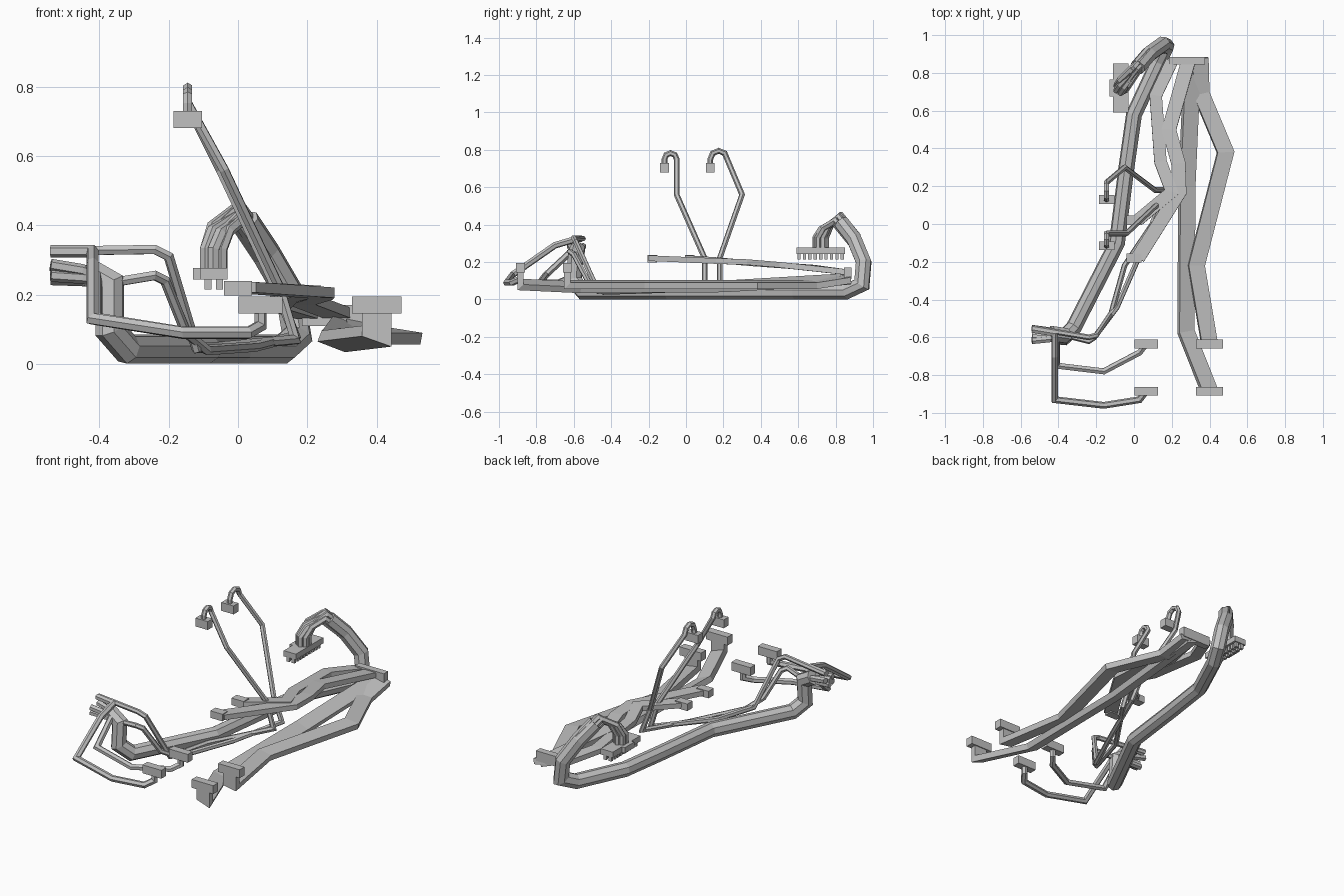
import bpy, bmesh, math
from mathutils import Vector

if "Cube" in bpy.data.objects:
    bpy.data.objects.remove(bpy.data.objects["Cube"], do_unlink=True)

grey = bpy.data.materials.new("cable_grey")
grey.use_nodes = True
grey.diffuse_color = (.53, .53, .53, 1)
grey.node_tree.nodes["Principled BSDF"].inputs["Base Color"].default_value = grey.diffuse_color

across = Vector((1, 0, 0))
along = Vector((0, 1, 0))
up = Vector((0, 0, 1))


def finish(name, bm):
    bmesh.ops.recalc_face_normals(bm, faces=bm.faces)
    mesh = bpy.data.meshes.new(name)
    bm.to_mesh(mesh)
    bm.free()
    mesh.materials.append(grey)
    obj = bpy.data.objects.new(name, mesh)
    bpy.context.collection.objects.link(obj)


def polygon(radius, sides):
    angles = [math.tau * (i + .5) / sides for i in range(sides)]
    return [(radius * math.cos(angle), radius * math.sin(angle)) for angle in angles]


def rectangle(width, height):
    return [(sx * width / 2, sy * height / 2)
            for sx, sy in ((-1, -1), (1, -1), (1, 1), (-1, 1))]


def sweep(name, path, profile, side=across):
    """Push a flat profile along a path with mitred corners."""
    points = [Vector(point) for point in path]
    directions = [(end - start).normalized() for start, end in zip(points, points[1:])]
    side = (side - directions[0] * side.dot(directions[0])).normalized()
    other = directions[0].cross(side)
    bm = bmesh.new()
    ring = [points[0] + side * a + other * b for a, b in profile]
    last = [bm.verts.new(corner) for corner in ring]
    bm.faces.new(last)
    following = directions[1:] + directions[-1:]
    for target, direction, after in zip(points[1:], directions, following):
        normal = (direction + after).normalized()
        ring = [corner + direction * (normal.dot(target - corner) / normal.dot(direction))
                for corner in ring]
        new = [bm.verts.new(corner) for corner in ring]
        for k in range(len(new)):
            bm.faces.new((last[k - 1], last[k], new[k], new[k - 1]))
        last = new
    bm.faces.new(last)
    finish(name, bm)


def box(name, centre, size):
    bm = bmesh.new()
    bmesh.ops.create_cube(bm, size=1)
    bmesh.ops.scale(bm, vec=size, verts=bm.verts)
    bmesh.ops.translate(bm, vec=centre, verts=bm.verts)
    finish(name, bm)


wire = polygon(.018, 6)
thin = polygon(.015, 6)

# Thick main trunk, from the front bundle along the floor and up at the back
trunk_radius = .043
floor = trunk_radius
trunk_top = Vector((.08, .9, .32))
sweep("main_trunk", [
    (-.44, -.58, .27), (-.37, -.59, .23), (-.37, -.6, .1),
    (-.32, -.55, floor), (-.09, -.1, floor), (-.04, .3, floor),
    (0, .58, floor), (.13, .86, floor), (.17, .94, .08),
    (.15, .95, .2), trunk_top, (.02, .83, .41)],
    polygon(trunk_radius, 8), along)

# Strands arching over from the trunk into the rear connector
socket = Vector((-.07, .72, .26))
strand_count = 6
for i, (a, b) in enumerate(polygon(.026, strand_count)):
    flat = across * a + along * b
    tilted = (flat + up * b) * .7
    sweep(f"rear_strand_{i}", [
        trunk_top + tilted, Vector((0, .81, .43)) + tilted,
        Vector((-.05, .75, .39)) + flat + up * b / 2,
        socket + up * .07 + flat, socket + flat], wire)

# Rear comb connector
box("rear_connector", socket, (.08, .26, .034))
box("rear_connector_latch", socket - across * .05, (.02, .09, .034))
pin_pitch = .029
for row in (-1, 1):
    for i in range(-4, 5):
        pin = socket + across * row * .017 + along * i * pin_pitch - up * .03
        box("connector_pin", pin, (.02, pin_pitch * .6, .03))

# Loose ends of the front bundle
bundle = Vector((-.36, -.59, .235))
for i, (y, z) in enumerate(((.04, .05), (0, .01), (-.03, .02), (-.03, .05))):
    spread = along * y + up * z
    sweep(f"front_strand_{i}", [
        bundle - across * .18 + spread, bundle - across * .09 + spread * .7, bundle],
        wire, along)


# Plugs sitting on upturned wire and ribbon ends
def plug(name, place, width):
    box(name, place, (width, .046, .05))


# Two front wires ending in upright plugs
plug_height = .17
low = .09
front_end = -.885
inner_end = -.635


def front_wire(name, start, bend, end):
    x = .065
    sweep(name, start + [
        bend, (-.16, bend[1] - .03, low), (.03, end - .045, low),
        (x, end, low + .02), (x, end, plug_height)], wire, along)
    plug(name + "_plug", (x, end, plug_height), .126)


front_wire("front_wire_outer", [(-.54, -.56, .325), (-.42, -.58, .325), (-.42, -.7, .29)],
           (-.42, -.93, .13), front_end)
front_wire("front_wire_inner", [(-.54, -.6, .27), (-.41, -.61, .26)],
           (-.41, -.75, .13), inner_end)


# Tall hooked wires, running on along the floor to the front bundle
def hook_wire(name, tip, reach, tail):
    x = -.145
    radius = reach / 2
    arc = [(x, tip + radius - radius * math.cos(angle), .75 + radius * math.sin(angle))
           for angle in (math.pi * step / 4 for step in range(5))]
    sweep(name, [(x, tip, .7)] + arc + tail, thin)
    plug(name + "_plug", (x, tip, .705), .082)


hook_wire("hook_wire_front", -.115, .065, [
    (-.04, -.05, .56), (.12, .1, .22), (.165, .1, .07), (-.05, -.22, .05),
    (-.12, -.47, .045), (-.2, -.59, .31), (-.24, -.6, .33), (-.54, -.55, .325)])
hook_wire("hook_wire_back", .13, .09, [
    (-.05, .3, .56), (.11, .18, .22), (.165, .18, .08), (.05, -.12, .05),
    (-.09, -.44, .04), (-.15, -.52, .09), (-.21, -.6, .24), (-.24, -.62, .255), bundle])


# Flat ribbons with upturned ends on the left side
def low_ribbon(name, end, run):
    x = .4
    sweep(name, [(x, end, plug_height), (x, end, .08)] + run, rectangle(.085, .034))
    plug(name + "_plug", (x, end, plug_height), .143)


low_ribbon("ribbon_long", front_end, [(.275, -.57, .065), (.28, .2, .07), (.31, .88, .11)])
low_ribbon("ribbon_bent", inner_end, [
    (.33, -.22, .08), (.485, .38, .08), (.355, .69, .08), (.35, .88, .11)])


# Upper ribbons reaching back from the middle
def upper_ribbon(name, width, start, run):
    sweep(name, [(.02, start, .22)] + run, rectangle(width, .03))
    box(name + "_tip", (0, start, .218), (.08, .05, .042))


upper_ribbon("upper_ribbon_front", .075, -.18, [
    (.24, .17, .205), (.235, .32, .2), (.185, .5, .185), (.29, .87, .145)])
upper_ribbon("upper_ribbon_back", .065, .02, [
    (.2, .17, .21), (.14, .33, .195), (.115, .68, .17), (.2, .86, .145)])
box("ribbon_junction", (.28, .865, .14), (.19, .04, .06))
